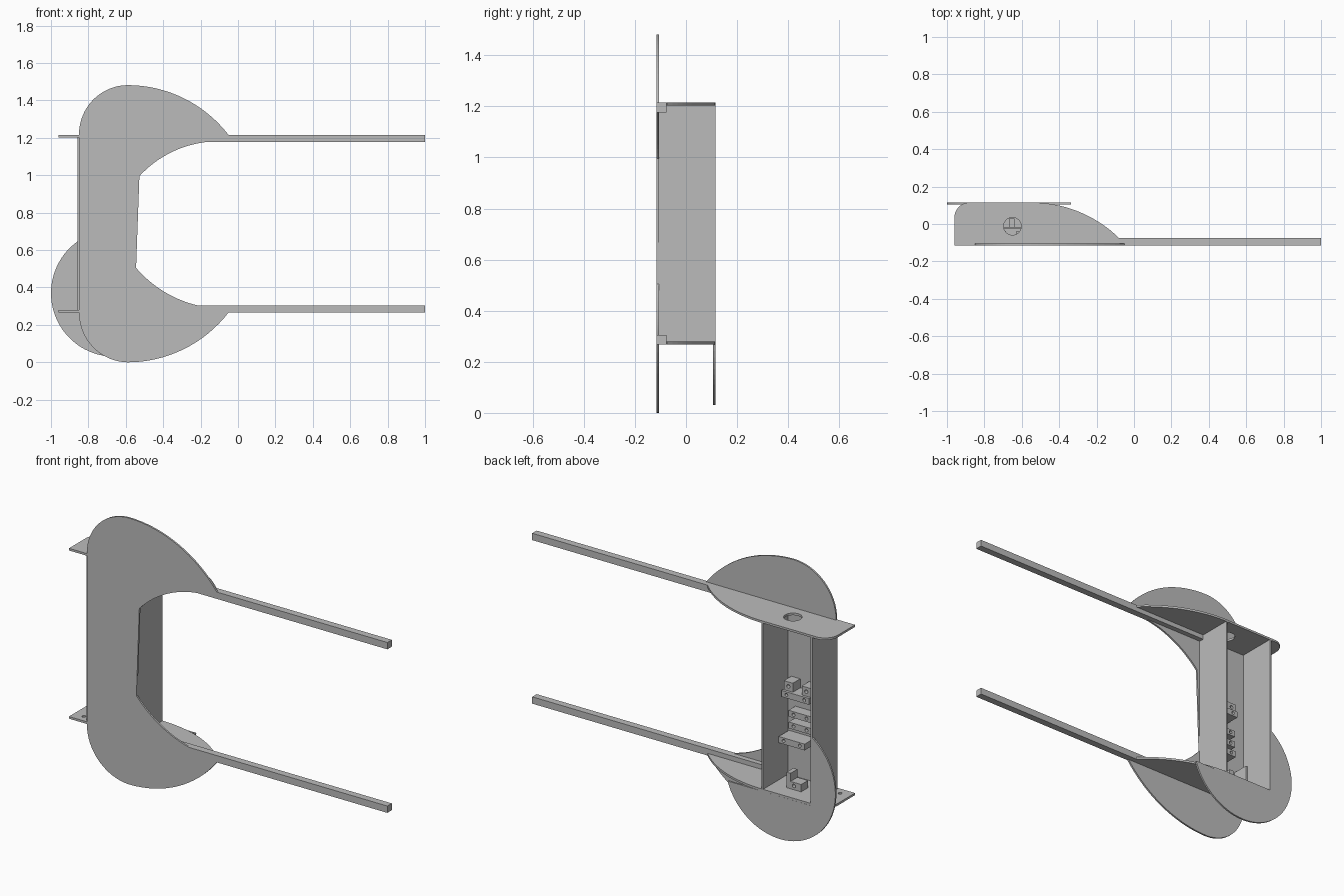
import bpy
import bmesh
import math
from mathutils import Vector

if "Cube" in bpy.data.objects:
    bpy.data.objects.remove(bpy.data.objects["Cube"], do_unlink=True)

grey = bpy.data.materials.new("plain grey")
grey.use_nodes = True
grey.diffuse_color = (0.5, 0.5, 0.5, 1)
grey.node_tree.nodes["Principled BSDF"].inputs["Base Color"].default_value = (0.5, 0.5, 0.5, 1)


def arc(p, q, sag, n=16):
    """Circular arc from p to q, bulging left of the travel direction by sag; q is left out."""
    p, q = Vector(p), Vector(q)
    chord = q - p
    side = Vector((-chord.y, chord.x)).normalized()
    half = chord.length / 2
    r = (half * half + sag * sag) / (2 * abs(sag))
    sign = math.copysign(1, sag)
    centre = (p + q) / 2 + side * (sag - sign * r)
    sweep = 2 * math.asin(half / r)
    start = p - centre
    out = []
    for i in range(n):
        a = -sign * sweep * i / n
        c, s = math.cos(a), math.sin(a)
        out.append((centre.x + start.x * c - start.y * s, centre.y + start.x * s + start.y * c))
    return out


def finish(name, bm):
    bmesh.ops.recalc_face_normals(bm, faces=bm.faces)
    mesh = bpy.data.meshes.new(name)
    bm.to_mesh(mesh)
    bm.free()
    mesh.materials.append(grey)
    obj = bpy.data.objects.new(name, mesh)
    bpy.context.collection.objects.link(obj)
    return obj


def plate(name, outline, low, high, upright):
    """Extrude an outline: along y if upright, else along z."""
    bm = bmesh.new()
    verts = [bm.verts.new((u, low, v) if upright else (u, v, low)) for u, v in outline]
    face = bm.faces.new(verts)
    moved = bmesh.ops.extrude_face_region(bm, geom=[face])["geom"]
    step = Vector((0, high - low, 0)) if upright else Vector((0, 0, high - low))
    bmesh.ops.translate(bm, vec=step, verts=[g for g in moved if isinstance(g, bmesh.types.BMVert)])
    return finish(name, bm)


def box(name, x, y, z):
    return plate(name, [(x[0], y[0]), (x[1], y[0]), (x[1], y[1]), (x[0], y[1])], z[0], z[1], False)


def drill(obj, spot, radius, axis, depth=0.06):
    """Cut a round hole along the named axis."""
    turn = {"x": (0, math.pi / 2, 0), "y": (math.pi / 2, 0, 0), "z": (0, 0, 0)}[axis]
    bpy.ops.mesh.primitive_cylinder_add(vertices=24, radius=radius, depth=depth, location=spot, rotation=turn)
    cutter = bpy.context.object
    cutter.hide_render = True
    cutter.data.materials.append(grey)
    mod = obj.modifiers.new("hole", "BOOLEAN")
    mod.operation = "DIFFERENCE"
    mod.solver = "EXACT"
    mod.object = cutter
    bpy.context.view_layer.objects.active = obj
    bpy.ops.object.modifier_apply(modifier=mod.name)
    bpy.data.objects.remove(cutter, do_unlink=True)


LEFT, RIGHT = -0.85, -0.545
FRONT, BACK = -0.115, 0.115
FLOOR, ROOF = 0.267, 1.215
T = 0.012

# Front plate: rounded C shape
outline = arc((LEFT, 1.22), (-0.59, 1.482), 0.076)
outline += arc((-0.59, 1.482), (-0.05, ROOF), 0.07)
outline += [(-0.05, ROOF), (-0.05, 1.177)]
outline += arc((-0.175, 1.177), (RIGHT, 0.975), -0.04)
outline += arc((RIGHT, 0.505), (-0.22, 0.305), -0.03)
outline += [(-0.22, 0.305), (-0.05, 0.305)]
outline += arc((-0.05, FLOOR), (-0.59, 0), 0.07)
outline += arc((-0.59, 0), (LEFT, 0.265), 0.076)
outline += [(LEFT, 0.265)]
plate("front_plate", outline, FRONT, FRONT + 0.01, True)

# Top and bottom plates with a rounded end and a tapering edge
shelf = [(-0.96, FRONT)] + arc((-0.96, 0.035), (-0.88, BACK), 0.0234, 10)
shelf += arc((-0.54, BACK), (-0.08, -0.075), 0.048) + [(-0.08, -0.075), (-0.08, FRONT)]
top = plate("top_plate", shelf, ROOF - T, ROOF, False)
drill(top, (-0.65, -0.012, ROOF), 0.047, "z")
bottom = plate("bottom_plate", shelf, FLOOR, FLOOR + T, False)
drill(bottom, (-0.9, -0.07, FLOOR), 0.01, "z")

# Long arms
for name, z in (("top_arm", ROOF - 0.038), ("bottom_arm", FLOOR)):
    box(name, (RIGHT, 1), (FRONT, -0.076), (z, z + 0.038))

# Side walls of the open housing
outer = box("outer_wall", (LEFT - 0.008, LEFT + 0.002), (FRONT + 0.01, BACK), (FLOOR + T, ROOF - T))
drill(outer, (LEFT, -0.03, 0.33), 0.02, "x")
box("inner_wall", (RIGHT - 0.01, RIGHT), (FRONT + 0.01, BACK), (FLOOR + T, ROOF - T))

# Rear guard: disc with the housing corner notched out
cx, cz, r = -0.66, 0.37, 0.34
start = math.atan2(math.sqrt(r * r - (LEFT - cx) ** 2), LEFT - cx)
end = 2 * math.pi + math.asin((FLOOR - cz) / r)
guard = [(LEFT, FLOOR)]
for i in range(49):
    a = start + (end - start) * i / 48
    guard.append((cx + r * math.cos(a), cz + r * math.sin(a)))
plate("rear_guard", guard, BACK - 0.01, BACK, True)

# Mounting bars on the back of the front plate, with screw holes
for i, (x0, x1, depth, z) in enumerate([(-0.72, -0.56, 0.09, 0.49), (-0.74, -0.6, 0.06, 0.57),
                                        (-0.74, -0.6, 0.06, 0.635), (-0.74, -0.57, 0.08, 0.745)]):
    face = FRONT + 0.01 + depth
    bar = box("mounting_bar_%d" % (i + 1), (x0, x1), (FRONT + 0.01, face), (z, z + 0.035))
    for x in (x0 + 0.03, x1 - 0.03):
        drill(bar, (x, face, z + 0.018), 0.009, "y")

# Small lugs above the upper bar
for i, x in enumerate((-0.74, -0.63)):
    lug = box("lug_%d" % (i + 1), (x, x + 0.055), (-0.105, -0.04), (0.78, 0.83))
    drill(lug, (x + 0.028, -0.04, 0.805), 0.01, "y")

# Angle bracket on the floor
foot = box("bracket_foot", (-0.73, -0.64), (-0.03, 0.03), (FLOOR + T, 0.32))
drill(foot, (-0.685, 0.03, 0.3), 0.01, "y")
box("bracket_back", (-0.665, -0.64), (-0.03, 0.03), (0.32, 0.365))

# Upright motor bracket beside the outer wall
upright = box("motor_bracket", (-0.8, -0.788), (-0.105, -0.01), (FLOOR + T, 0.46))
drill(upright, (-0.794, -0.045, 0.33), 0.02, "x")
